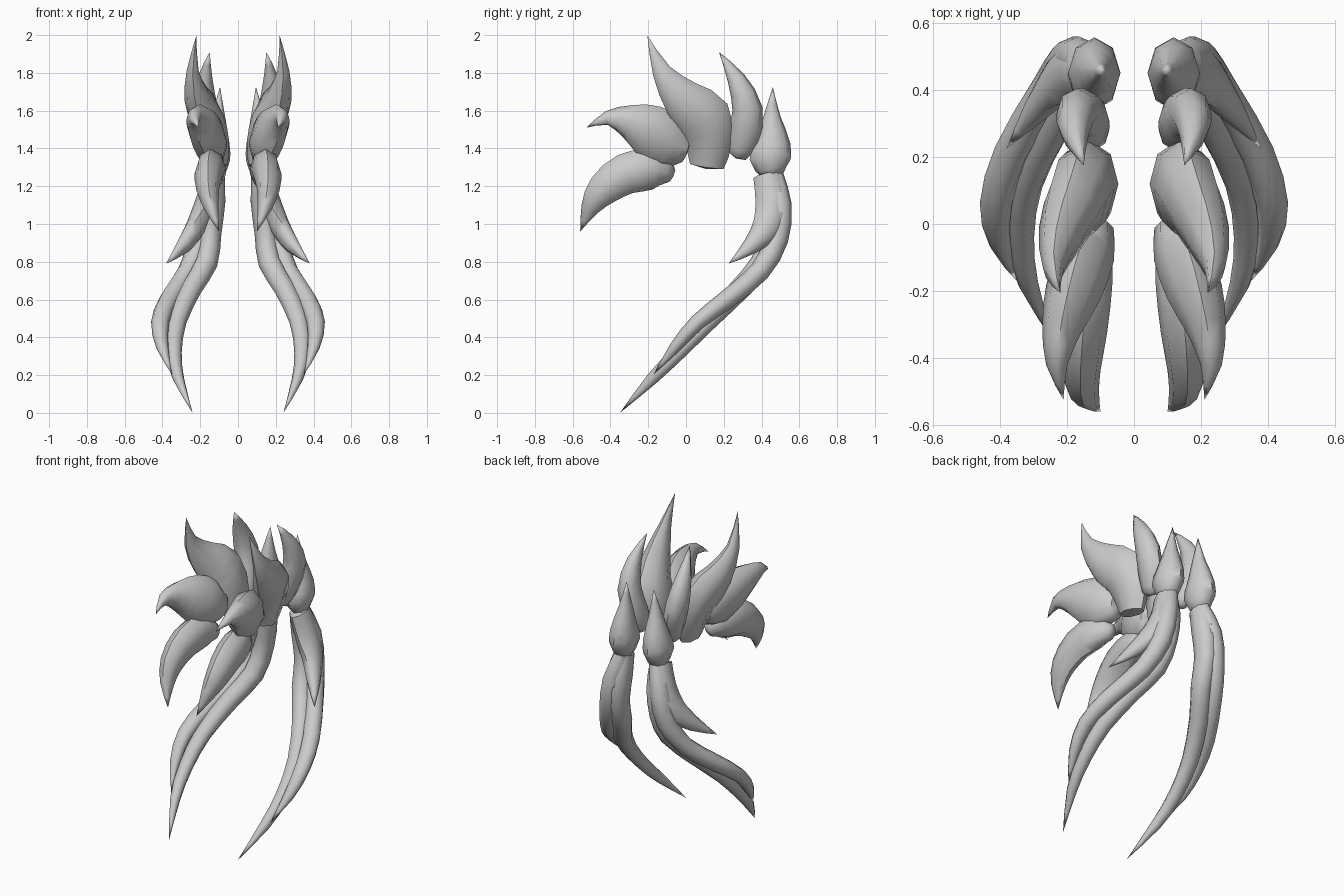
import bpy
from math import cos, sin, pi
from mathutils import Vector

SIDES = 8


def catmull(points, steps=2):
    """Smoothly resample control rows (x, y, z, depth, width)."""
    rows = []
    n = len(points)
    for i in range(n - 1):
        p0, p1 = points[max(i - 1, 0)], points[i]
        p2, p3 = points[i + 1], points[min(i + 2, n - 1)]
        for s in range(steps):
            t = s / steps
            rows.append([0.5 * (2 * b + (c - a) * t + (2 * a - 5 * b + 4 * c - d) * t * t
                                + (3 * b - a - 3 * c + d) * t ** 3)
                         for a, b, c, d in zip(p0, p1, p2, p3)])
    rows.append(list(points[-1]))
    return rows


def lock(name, points):
    """Tapered lock swept along a path, domed at the root, pointed at the tip, mirrored in x."""
    rows = catmull(points)
    centres = [Vector(r[:3]) for r in rows]
    verts, faces = [], []
    last = len(rows) - 1
    for i in range(last):
        tangent = (centres[i + 1] - centres[max(i - 1, 0)]).normalized()
        side = Vector((1, 0, 0))
        side = (side - tangent * side.dot(tangent)).normalized()
        deep = tangent.cross(side)
        for k in range(SIDES):
            a = 2 * pi * k / SIDES
            verts.append(centres[i] + deep * cos(a) * rows[i][3] + side * sin(a) * rows[i][4])
    tip, root = len(verts), len(verts) + 1
    verts.append(centres[last])
    verts.append(centres[0] - (centres[1] - centres[0]).normalized() * 0.015)
    for i in range(last):
        for k in range(SIDES):
            a, b = i * SIDES + k, i * SIDES + (k + 1) % SIDES
            if i == 0:
                faces.append((a, b, root))
            if i < last - 1:
                faces.append((b, a, a + SIDES, b + SIDES))
            else:
                faces.append((b, a, tip))
    mesh = bpy.data.meshes.new(name)
    mesh.from_pydata(verts, [], faces)
    obj = bpy.data.objects.new(name, mesh)
    bpy.context.collection.objects.link(obj)
    bpy.ops.object.select_all(action='DESELECT')
    obj.select_set(True)
    bpy.context.view_layer.objects.active = obj
    bpy.ops.object.mode_set(mode='EDIT')
    bpy.ops.mesh.select_all(action='SELECT')
    bpy.ops.mesh.normals_make_consistent(inside=False)
    bpy.ops.object.mode_set(mode='OBJECT')
    bpy.ops.object.shade_smooth_by_angle(angle=0.95)
    obj.modifiers.new("mirror", 'MIRROR')


# Front tufts, curling forward
lock("lower_front_tuft", [
    (0.10, -0.08, 1.26, 0.045, 0.04), (0.135, -0.17, 1.29, 0.108, 0.072),
    (0.155, -0.32, 1.265, 0.108, 0.075), (0.16, -0.44, 1.18, 0.087, 0.06),
    (0.14, -0.51, 1.08, 0.048, 0.037), (0.10, -0.56, 0.96, 0, 0)])
lock("upper_front_tuft", [
    (0.12, 0.0, 1.40, 0.075, 0.06), (0.14, -0.09, 1.43, 0.145, 0.083),
    (0.18, -0.20, 1.50, 0.138, 0.085), (0.215, -0.31, 1.545, 0.088, 0.06),
    (0.23, -0.42, 1.56, 0.037, 0.032), (0.21, -0.525, 1.51, 0, 0)])

# Upright tufts on top
lock("crown_tuft", [
    (0.11, 0.11, 1.305, 0.09, 0.055), (0.125, 0.12, 1.42, 0.125, 0.08),
    (0.165, 0.09, 1.56, 0.15, 0.09), (0.215, -0.02, 1.665, 0.11, 0.07),
    (0.24, -0.13, 1.81, 0.05, 0.032), (0.22, -0.205, 2.0, 0, 0)])
lock("rear_crown_tuft", [
    (0.11, 0.27, 1.36, 0.05, 0.035), (0.13, 0.305, 1.45, 0.082, 0.058),
    (0.17, 0.325, 1.61, 0.08, 0.063), (0.175, 0.265, 1.77, 0.048, 0.04),
    (0.15, 0.175, 1.91, 0, 0)])
lock("back_tuft", [
    (0.12, 0.46, 1.26, 0.06, 0.05), (0.12, 0.445, 1.34, 0.108, 0.078),
    (0.115, 0.46, 1.43, 0.093, 0.07), (0.105, 0.455, 1.57, 0.045, 0.037),
    (0.095, 0.46, 1.725, 0, 0)])

# Long hanging locks
lock("long_inner_lock", [
    (0.11, 0.44, 1.26, 0.06, 0.04), (0.13, 0.465, 1.12, 0.077, 0.063),
    (0.145, 0.465, 0.95, 0.072, 0.057), (0.17, 0.40, 0.79, 0.062, 0.062),
    (0.25, 0.28, 0.65, 0.057, 0.057), (0.325, 0.115, 0.48, 0.047, 0.052),
    (0.34, -0.04, 0.32, 0.04, 0.042), (0.315, -0.18, 0.18, 0.032, 0.03),
    (0.24, -0.35, 0.0, 0, 0)])
lock("long_outer_lock", [
    (0.12, 0.46, 1.26, 0.055, 0.045), (0.165, 0.495, 1.10, 0.065, 0.06),
    (0.20, 0.48, 0.92, 0.062, 0.06), (0.265, 0.39, 0.75, 0.055, 0.055),
    (0.365, 0.215, 0.60, 0.05, 0.053), (0.412, 0.06, 0.48, 0.042, 0.048),
    (0.40, -0.06, 0.345, 0.03, 0.032), (0.35, -0.17, 0.205, 0, 0)])
lock("short_side_lock", [
    (0.13, 0.43, 1.26, 0.075, 0.05), (0.165, 0.455, 1.12, 0.087, 0.06),
    (0.22, 0.43, 0.99, 0.078, 0.055), (0.29, 0.345, 0.885, 0.047, 0.04),
    (0.38, 0.225, 0.79, 0, 0)])
